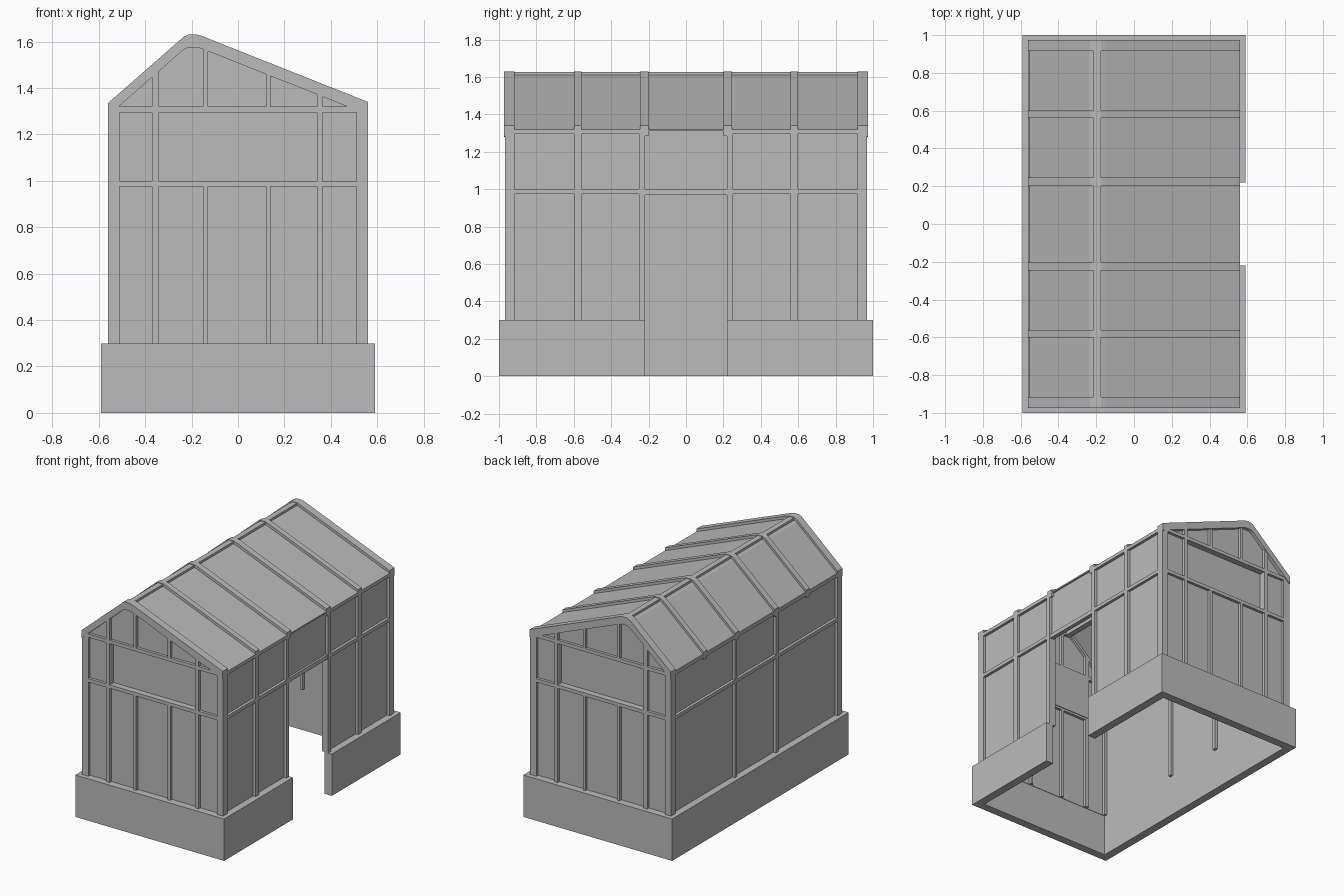
import bpy, bmesh
from mathutils import Vector

cube = bpy.data.objects.get("Cube")
if cube:
    bpy.data.objects.remove(cube, do_unlink=True)

grey = bpy.data.materials.new("plain_grey")
grey.use_nodes = True
grey.diffuse_color = (0.5, 0.5, 0.5, 1)
shader = next(n for n in grey.node_tree.nodes if n.type == 'BSDF_PRINCIPLED')
shader.inputs["Base Color"].default_value = (0.5, 0.5, 0.5, 1)


def prism(name, pts, a, b, axis='Y'):
    """Extrude a flat outline from a to b, along y (outline in xz) or z (outline in xy)."""
    bm = bmesh.new()
    place = (lambda p, d: (p[0], d, p[1])) if axis == 'Y' else (lambda p, d: (p[0], p[1], d))
    face = bm.faces.new([bm.verts.new(place(p, a)) for p in pts])
    ext = bmesh.ops.extrude_face_region(bm, geom=[face])
    shift = Vector(place((0, 0), b - a))
    moved = [g for g in ext['geom'] if isinstance(g, bmesh.types.BMVert)]
    bmesh.ops.translate(bm, verts=moved, vec=shift)
    bmesh.ops.recalc_face_normals(bm, faces=bm.faces)
    mesh = bpy.data.meshes.new(name)
    bm.to_mesh(mesh)
    bm.free()
    mesh.materials.append(grey)
    obj = bpy.data.objects.new(name, mesh)
    bpy.context.collection.objects.link(obj)
    return obj


def box(name, x0, x1, y0, y1, z0, z1):
    return prism(name, [(x0, z0), (x1, z0), (x1, z1), (x0, z1)], y0, y1)


# Main sizes
WX, WY = 0.56, 0.967          # outer wall planes
BASE, MID, EAVE = 0.3, 1.0, 1.32
RAIL, DEPTH, DOOR = 0.025, 0.05, 0.22
ROOF = [(-WX, 1.335), (-0.235, 1.62), (-0.215, 1.63), (-0.175, 1.63),
        (-0.15, 1.622), (WX, 1.34)]


def roof_z(x):
    """Height of the roof outline at x."""
    for (xa, za), (xb, zb) in zip(ROOF, ROOF[1:]):
        if xa <= x <= xb:
            return za + (zb - za) * (x - xa) / (xb - xa)


def roof_band(name, y0, y1, top, bottom):
    upper = [(x, z - top) for x, z in ROOF]
    lower = [(x, z - bottom) for x, z in reversed(ROOF)]
    return prism(name, upper + lower, y0, y1)


# Base wall, open at the doorway and underneath
ix, iy, ox = 0.53, 0.94, 0.59
prism("base_wall", [(ox, DOOR), (ox, 1), (-ox, 1), (-ox, -1), (ox, -1), (ox, -DOOR),
                    (ix, -DOOR), (ix, -iy), (-ix, -iy), (-ix, iy), (ix, iy), (ix, DOOR)],
      0, BASE, 'Z')

# Gable ends
low_posts = [(-0.37, -0.34), (-0.15, -0.13), (0.12, 0.14), (0.34, 0.365)]
for side, word in ((-1, "front"), (1, "back")):
    outer, inner = side * WY, side * (WY - DEPTH)
    skin_a, skin_b = side * (WY - 0.02), side * (WY - 0.03)
    deep_a, deep_b = side * (WY - 0.045), side * (WY - 0.055)

    for sx in (-1, 1):
        xs = sorted((sx * WX, sx * (WX - 0.048)))
        box(word + "_corner_post", *xs, outer, inner, BASE, 1.33)
    for i, (x0, x1) in enumerate(low_posts):
        tall = i in (0, 3)
        box(word + "_post", x0, x1, outer, inner, BASE, EAVE if tall else MID - 0.01)
        prism(word + "_gable_post", [(x0, EAVE - 0.01), (x1, EAVE - 0.01),
              (x1, roof_z(x1) - 0.03), (x0, roof_z(x0) - 0.03)], outer, inner)
    for top in (MID, EAVE):
        box(word + "_rail", -WX + 0.04, WX - 0.04, outer, inner, top - RAIL, top)

    # Panels; the wide middle one sits further in
    box(word + "_lower_panel", -WX + 0.03, WX - 0.03, skin_a, skin_b, BASE, MID - 0.01)
    box(word + "_left_vent_panel", 0.35, WX - 0.03, skin_a, skin_b, MID - 0.01, EAVE - 0.01)
    box(word + "_right_vent_panel", -WX + 0.03, -0.35, skin_a, skin_b, MID - 0.01, EAVE - 0.01)
    box(word + "_middle_panel", -0.36, 0.36, deep_a, deep_b, MID - 0.01, EAVE - 0.01)
    prism(word + "_gable_panel", [(x, z - 0.03) for x, z in ROOF]
          + [(WX - 0.01, EAVE - 0.015), (-WX + 0.01, EAVE - 0.015)], skin_a, skin_b)

    # End rafters
    roof_band(word + "_end_rafter", side * 0.973, side * 0.917, 0, 0.055)

# Right side wall, plain
wx0, wx1 = -WX, -WX + DEPTH
box("side_panel", -WX + 0.02, -WX + 0.03, -WY + 0.03, WY - 0.03, BASE, EAVE)
for top in (MID, EAVE):
    box("side_rail", wx0, wx1, -WY + 0.03, WY - 0.03, top - RAIL, top)

# Left side wall, with the doorway
box("door_header_panel", WX - 0.02, WX - 0.03, -DOOR, DOOR, MID - 0.01, EAVE)
box("door_header_rail", WX - 0.035, WX - 0.005, -DOOR, DOOR, MID - 0.03, MID)

for s in (-1, 1):
    # Posts on both side walls
    box("side_post", wx0, wx1, s * DOOR, s * 0.247, BASE, EAVE)
    box("door_post", WX - DEPTH, WX, s * DOOR, s * 0.252, BASE, EAVE)
    box("door_side_post", WX - DEPTH, WX, s * 0.56, s * 0.6, BASE, EAVE)
    for y in (-WY, WY):
        d = DEPTH if y < 0 else -DEPTH
        box("corner_return", s * WX, s * (WX - DEPTH), y, y + d, BASE, EAVE)
    # Panels and rails beside the doorway
    box("door_side_panel", WX - 0.02, WX - 0.03, s * 0.23, s * (WY - 0.03), BASE, EAVE)
    for top in (MID, EAVE):
        box("door_side_rail", WX - DEPTH, WX, s * 0.23, s * (WY - 0.03), top - RAIL, top)
    # Middle rafters
    roof_band("rafter", s * 0.2, s * 0.245, 0, 0.055)
    roof_band("rafter", s * 0.56, s * 0.6, 0, 0.055)

# Roof skin and ridge beam
roof_band("roof_panel", -0.94, 0.94, 0.02, 0.03)
box("ridge_beam", -0.215, -0.175, -0.96, 0.96, 1.575, 1.626)
